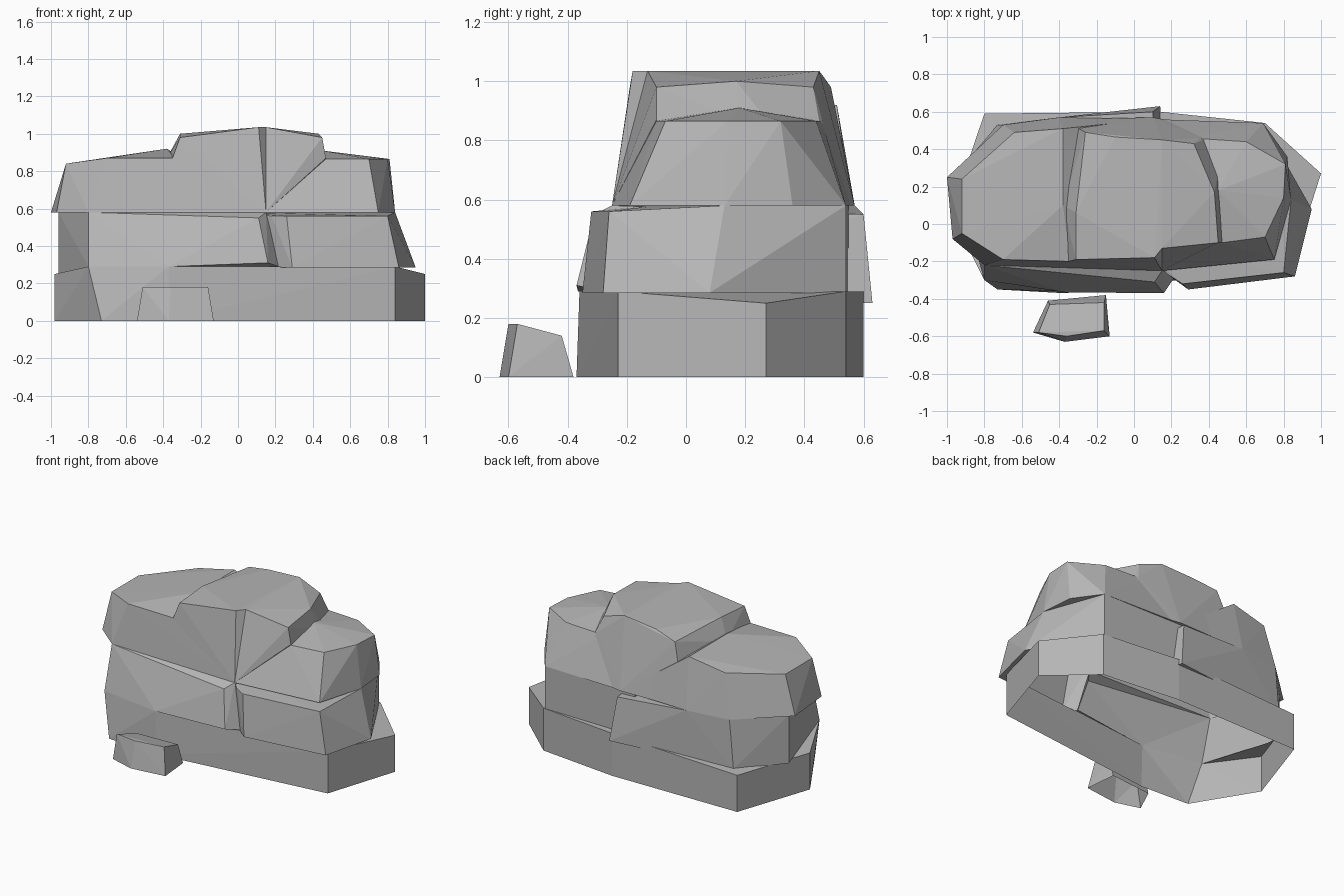
import bpy
import bmesh

starter = bpy.data.objects.get("Cube")
if starter:
    bpy.data.objects.remove(starter, do_unlink=True)

stone = bpy.data.materials.new("grey stone")
stone.use_nodes = True
grey = (0.47, 0.47, 0.47, 1)
stone.diffuse_color = grey
stone.node_tree.nodes["Principled BSDF"].inputs["Base Color"].default_value = grey


def level(height, *corners):
    """Outline of a boulder at one height."""
    return [(x, y, height) for x, y in corners]


def boulder(name, *outlines):
    """Closed faceted block wrapped around its outlines, flat shaded."""
    shape = bmesh.new()
    for outline in outlines:
        for point in outline:
            shape.verts.new(point)
    hull = bmesh.ops.convex_hull(shape, input=shape.verts)
    spare = {v for v in hull["geom_interior"] if isinstance(v, bmesh.types.BMVert)}
    bmesh.ops.delete(shape, geom=list(spare), context="VERTS")
    bmesh.ops.recalc_face_normals(shape, faces=shape.faces)
    mesh = bpy.data.meshes.new(name)
    shape.to_mesh(mesh)
    shape.free()
    mesh.materials.append(stone)
    rock = bpy.data.objects.new(name, mesh)
    bpy.context.collection.objects.link(rock)
    return rock


def merge(target, parts):
    """Fuse the parts into the target, keeping only the outer skin."""
    for part in parts:
        union = target.modifiers.new("join " + part.name, "BOOLEAN")
        union.operation = "UNION"
        union.solver = "EXACT"
        union.object = part
    graph = bpy.context.evaluated_depsgraph_get()
    skin = bpy.data.meshes.new_from_object(target.evaluated_get(graph))
    target.modifiers.clear()
    target.data = skin
    for part in parts:
        bpy.data.objects.remove(part, do_unlink=True)


def open_underside(rock):
    """Remove the faces resting on the ground."""
    shape = bmesh.new()
    shape.from_mesh(rock.data)
    floor = [f for f in shape.faces if all(v.co.z < .001 for v in f.verts)]
    bmesh.ops.delete(shape, geom=floor, context="FACES")
    shape.to_mesh(rock.data)
    shape.free()


# Wide foundation slab
formation = boulder(
    "rock_formation",
    level(0, (-.98, .06), (-.73, -.35), (-.37, -.37), (.84, -.23),
          (1, .27), (.7, .54), (.14, .6), (-.8, .59)),
    level(.29, (-.8, -.3), (-.37, -.36), (.84, -.23), (.7, .54), (.14, .6)),
    level(.25, (-.98, .06), (1, .27), (-.8, .59)))

# Middle course, split by a notch at the front
middle_left = boulder(
    "middle_left_rock",
    level(.25, (-.96, .26), (-.73, .53), (.14, .63)),
    level(.29, (-.8, -.3), (-.37, -.365), (.22, -.28)),
    level(.31, (.16, -.37)),
    level(.55, (.11, -.31), (.1, .6)),
    level(.58, (-.96, .26), (-.8, -.22), (-.42, -.23), (.15, -.25), (-.7, .53), (-.4, .57)))
middle_right = boulder(
    "middle_right_rock",
    level(.285, (0, -.1), (.22, -.28), (.29, -.35), (.86, -.28), (.95, .08), (.69, .54), (0, .55)),
    level(.56, (.18, -.27), (.26, -.32), (.8, -.26)),
    level(.58, (0, -.1), (.84, .13), (.69, .54), (0, .55)))

# Upper course
upper_left = boulder(
    "upper_left_rock",
    level(.58, (-1, .25), (-.97, -.08), (-.8, -.22), (.15, -.25), (.1, .56), (-.4, .57), (-.7, .53)),
    level(.84, (-.92, -.05), (-.92, .24)),
    level(.87, (-.7, -.19), (-.34, -.2), (-.64, .49)),
    level(.92, (-.38, .51), (-.38, .1)))
upper_right = boulder(
    "upper_right_rock",
    level(.58, (.15, -.25), (.75, -.19), (.84, .13), (.82, .36), (.69, .54), (.12, .56)),
    level(.865, (.47, -.1), (.7, -.07), (.8, .14), (.81, .32), (.6, .44), (.3, .46)),
    level(.91, (.45, .18)))

# Raised crown in two halves, creased at the front
crown_left = boulder(
    "crown_left_half",
    level(.58, (-.36, -.22), (.15, -.25), (.1, .57), (-.38, .56)),
    level(.87, (-.38, .1), (-.35, -.2), (-.28, .51)),
    level(.98, (-.31, -.19), (-.26, .49)),
    level(1, (-.31, .06)),
    level(1.015, (-.1, .465)),
    level(1.035, (.11, -.18), (.15, -.13), (.15, .45)))
crown_right = boulder(
    "crown_right_half",
    level(.58, (0, -.1), (.15, -.25), (.48, .1), (.5, .5), (.1, .57)),
    level(.87, (.47, -.1), (.46, .18), (.35, .46)),
    level(.98, (.45, -.1), (.32, .43)),
    level(1, (0, .2), (.43, .17)),
    level(1.035, (.15, -.13), (.15, .45)))

merge(formation, [middle_left, middle_right, upper_left, upper_right, crown_left, crown_right])
open_underside(formation)

# Loose stone in front
loose_stone = boulder(
    "loose_stone",
    level(0, (-.54, -.58), (-.37, -.63), (-.13, -.6), (-.15, -.38), (-.46, -.41)),
    level(.18, (-.51, -.58), (-.36, -.6), (-.16, -.57)),
    level(.14, (-.16, -.42), (-.45, -.43)))
open_underside(loose_stone)
